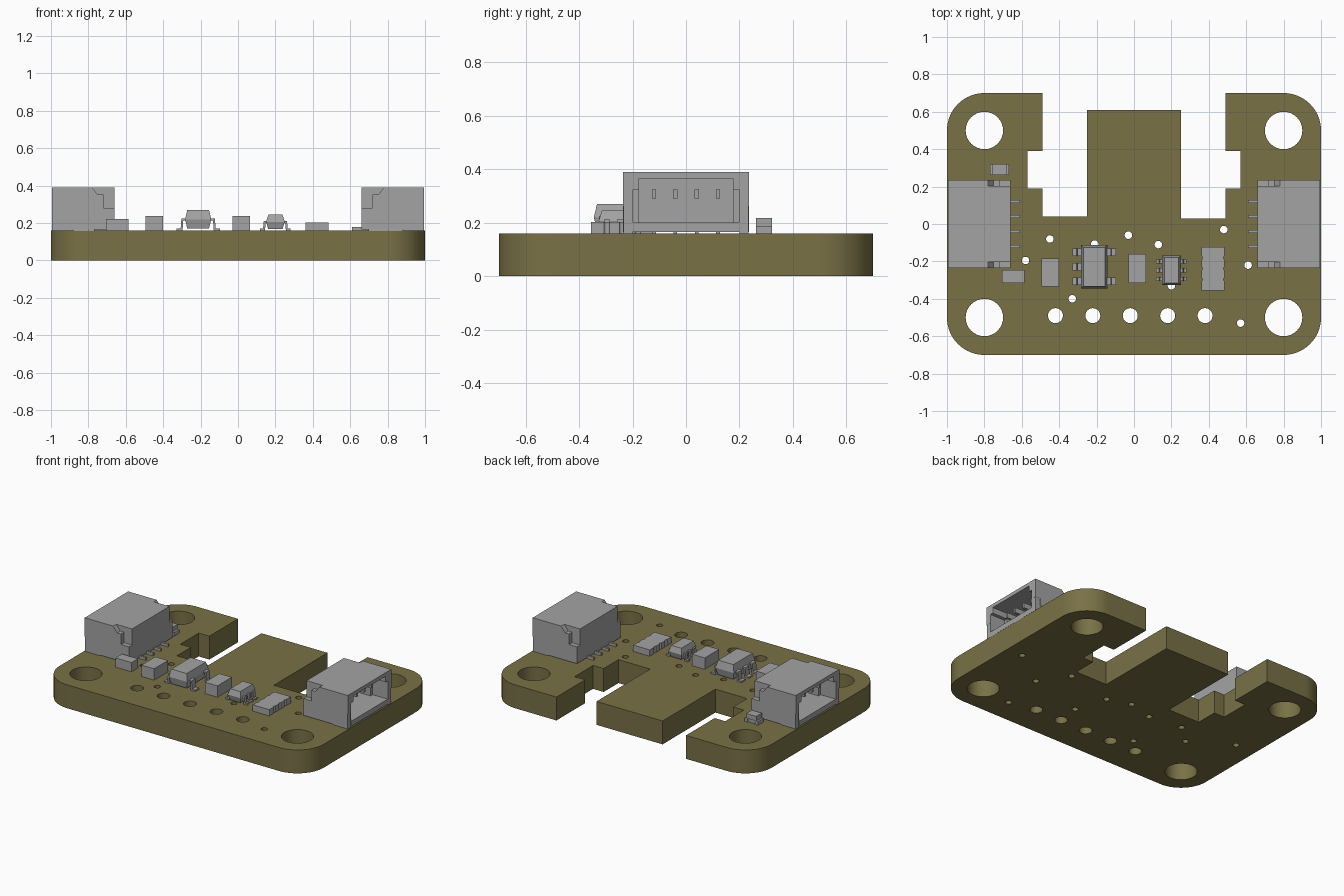
import bpy, bmesh, math
from mathutils import Matrix

if "Cube" in bpy.data.objects:
    bpy.data.objects.remove(bpy.data.objects["Cube"])

TOP = 0.16  # upper face of the board


def material(name, rgb):
    m = bpy.data.materials.new(name)
    m.use_nodes = True
    m.diffuse_color = (*rgb, 1)
    m.node_tree.nodes["Principled BSDF"].inputs["Base Color"].default_value = (*rgb, 1)
    return m


OLIVE = material("olive board", (0.19, 0.166, 0.062))
GREY = material("component grey", (0.37, 0.37, 0.37))


def finish(name, bm, mat=GREY):
    bmesh.ops.recalc_face_normals(bm, faces=bm.faces)
    me = bpy.data.meshes.new(name)
    bm.to_mesh(me)
    bm.free()
    me.materials.clear()
    me.materials.append(mat)
    ob = bpy.data.objects.new(name, me)
    bpy.context.collection.objects.link(ob)
    return ob


def add_box(bm, x, y, z):
    size = Matrix.Diagonal((x[1] - x[0], y[1] - y[0], z[1] - z[0], 1))
    mid = Matrix.Translation((sum(x) / 2, sum(y) / 2, sum(z) / 2))
    return bmesh.ops.create_cube(bm, size=1, matrix=mid @ size)["verts"]


def add_prism(bm, pts, y0, y1):
    """Extrude an x-z profile along y."""
    face = bm.faces.new([bm.verts.new((x, y0, z)) for x, z in pts])
    ext = bmesh.ops.extrude_face_region(bm, geom=[face])["geom"]
    bmesh.ops.translate(bm, vec=(0, y1 - y0, 0),
                        verts=[v for v in ext if isinstance(v, bmesh.types.BMVert)])


def box(name, x, y, z):
    bm = bmesh.new()
    add_box(bm, x, y, z)
    return finish(name, bm)


def carve(ob, cutter):
    mod = ob.modifiers.new("cut", "BOOLEAN")
    mod.operation, mod.solver, mod.object = "DIFFERENCE", "EXACT", cutter
    dg = bpy.context.evaluated_depsgraph_get()
    me = bpy.data.meshes.new_from_object(ob.evaluated_get(dg))
    ob.modifiers.clear()
    ob.data = me
    bpy.data.objects.remove(cutter)


def arc(cx, cy, r, a0, a1, n):
    return [(cx + r * math.cos(math.radians(a0 + (a1 - a0) * i / n)),
             cy + r * math.sin(math.radians(a0 + (a1 - a0) * i / n))) for i in range(n + 1)]


# Board: filled outline with round holes, given thickness
def notch(s, inner):
    return [(s * 0.49, 0.7), (s * 0.49, 0.39), (s * 0.57, 0.39), (s * 0.57, 0.19),
            (s * 0.49, 0.19), (s * 0.49, inner), (s * 0.25, inner), (s * 0.25, 0.61)]


outline = (arc(0.8, 0.5, 0.2, 0, 90, 16) + notch(1, 0.03) + notch(-1, 0.04)[::-1]
           + arc(-0.8, 0.5, 0.2, 90, 180, 16) + arc(-0.8, -0.5, 0.2, 180, 270, 16)
           + arc(0.8, -0.5, 0.2, 270, 360, 16))
holes = [(x, y, 0.1) for x in (-0.8, 0.8) for y in (-0.5, 0.5)]
holes += [(-0.42 + 0.2 * i, -0.49, 0.04) for i in range(5)]
vias = [(-0.45, -0.08), (-0.58, -0.195), (-0.21, -0.107), (-0.03, -0.06), (0.13, -0.11), (0.2, -0.33),
        (0.48, -0.03), (0.61, -0.22), (0.57, -0.53), (-0.33, -0.4), (0.88, -0.03), (-0.85, -0.03)]
holes += [(x, y, 0.02) for x, y in vias]

curve = bpy.data.curves.new("board outline", "CURVE")
curve.dimensions, curve.fill_mode, curve.extrude = "2D", "BOTH", TOP / 2
loops = [outline] + [arc(x, y, r, 0, 360, 32)[:-1] for x, y, r in holes]
for pts in loops:
    sp = curve.splines.new("POLY")
    sp.points.add(len(pts) - 1)
    for p, (x, y) in zip(sp.points, pts):
        p.co = (x, y, 0, 1)
    sp.use_cyclic_u = True
temp = bpy.data.objects.new("outline", curve)
bpy.context.collection.objects.link(temp)
bpy.context.view_layer.update()
flat = bpy.data.meshes.new_from_object(temp.evaluated_get(bpy.context.evaluated_depsgraph_get()))
bm = bmesh.new()
bm.from_mesh(flat)
bmesh.ops.remove_doubles(bm, verts=bm.verts, dist=0.0001)
bmesh.ops.translate(bm, verts=bm.verts, vec=(0, 0, TOP / 2))
bpy.data.objects.remove(temp)
board = finish("board", bm, OLIVE)
bpy.context.view_layer.objects.active = board
board.select_set(True)
bpy.ops.object.shade_smooth_by_angle(angle=math.radians(35))
board.select_set(False)


# Cable sockets: hollow housing with an open outer face, contacts and solder feet
def socket(side, turn):
    body = box(side + "_socket", (0.66, 0.995), (-0.235, 0.235), (0.165, 0.39))
    bm = bmesh.new()
    add_box(bm, (0.75, 1.1), (-0.175, 0.175), (0.2, 0.365))
    carve(body, finish("cutter", bm))
    bm = bmesh.new()
    latch = [(0.6, 0.5), (0.78, 0.5), (0.78, 0.39), (0.75, 0.352),
             (0.72, 0.352), (0.72, 0.28), (0.6, 0.28)]
    foot = [(1.1, 0.1), (0.88, 0.1), (0.88, 0.212), (0.955, 0.212), (0.955, 0.262), (1.1, 0.262)]
    for s in (-1, 1):
        y0, y1 = sorted((s * 0.17, s * 0.198))
        add_box(bm, (0.88, 1.1), (y0, y1), (0.2, 0.325))
        y0, y1 = sorted((s * 0.202, s * 0.3))
        add_prism(bm, latch, y0, y1)
        add_prism(bm, foot, y0, y1)
    carve(body, finish("cutter", bm))
    bm = bmesh.new()
    for i in range(4):
        y = -0.12 + 0.08 * i
        add_box(bm, (0.74, 0.93), (y - 0.008, y + 0.008), (0.29, 0.325))
        add_box(bm, (0.61, 0.7), (y - 0.007, y + 0.007), (TOP, 0.178))
    for s in (-1, 1):
        y0, y1 = sorted((s * 0.2, s * 0.234))
        add_prism(bm, [(min(x, 0.994), max(z, TOP)) for x, z in foot], y0, y1)
    contacts = finish(side + "_socket_contacts", bm)
    if turn:
        for ob in (body, contacts):
            ob.data.transform(Matrix.Rotation(math.pi, 4, "Z"))


socket("left", False)
socket("right", True)


# Small chips: body bulging at mid height, with bent legs
def chip(name, cx, y, half, z, reach, left_legs, right_legs, leg_w):
    bm = bmesh.new()
    mid = (z[0] + z[1]) / 2
    for lo, hi, a, b in ((z[0], mid, 0.012, 0), (mid, z[1], 0, 0.012)):
        for v in add_box(bm, (cx - half, cx + half), y, (lo, hi)):
            inset = b if v.co.z > (lo + hi) / 2 else a
            v.co.x -= math.copysign(inset, v.co.x - cx)
            v.co.y -= math.copysign(inset, v.co.y - sum(y) / 2)
    finish(name, bm)
    bm = bmesh.new()
    t, bend = 0.01, half + (reach - half) * 0.5
    leg = [(reach, TOP), (reach, TOP + t), (bend, TOP + t), (bend - 0.004, mid + t / 2),
           (half - 0.01, mid + t / 2), (half - 0.01, mid - t / 2),
           (bend - 0.004 - t, mid - t / 2), (bend - t, TOP)]
    for s, rows in ((-1, left_legs), (1, right_legs)):
        for ly in rows:
            add_prism(bm, [(cx + s * x, zz) for x, zz in leg], ly - leg_w / 2, ly + leg_w / 2)
    finish(name + "_legs", bm)


chip("regulator", -0.213, (-0.345, -0.113), 0.07, (0.17, 0.27), 0.117,
     (-0.15, -0.228, -0.305), (-0.15, -0.305), 0.04)
chip("transistor_pair", 0.2, (-0.327, -0.168), 0.05, (0.168, 0.245), 0.082,
     (-0.2, -0.247, -0.295), (-0.2, -0.247, -0.295), 0.022)

# Plain block components
box("small_capacitor", (-0.705, -0.585), (-0.315, -0.245), (TOP, 0.223))
box("left_capacitor", (-0.495, -0.4), (-0.335, -0.185), (TOP, 0.238))
box("middle_capacitor", (-0.03, 0.065), (-0.315, -0.16), (TOP, 0.238))

# Resistor array with shallow scallops along its long edges
array = box("resistor_array", (0.36, 0.485), (-0.355, -0.122), (TOP, 0.203))
bm = bmesh.new()
for x in (0.354, 0.491):
    for i in range(3):
        bmesh.ops.create_cone(bm, cap_ends=True, segments=16, radius1=0.012, radius2=0.012, depth=0.2,
                              matrix=Matrix.Translation((x, -0.297 + 0.0585 * i, 0.18)))
carve(array, finish("cutter", bm))

# Indicator light: lens block over two end terminals
box("indicator_lens", (-0.757, -0.682), (0.262, 0.322), (0.185, 0.217))
box("indicator_base", (-0.75, -0.69), (0.27, 0.315), (TOP, 0.186))
for side, x in (("left", -0.69), ("right", -0.77)):
    box(side + "_indicator_terminal", (x, x + 0.022), (0.262, 0.322), (TOP, 0.185))
